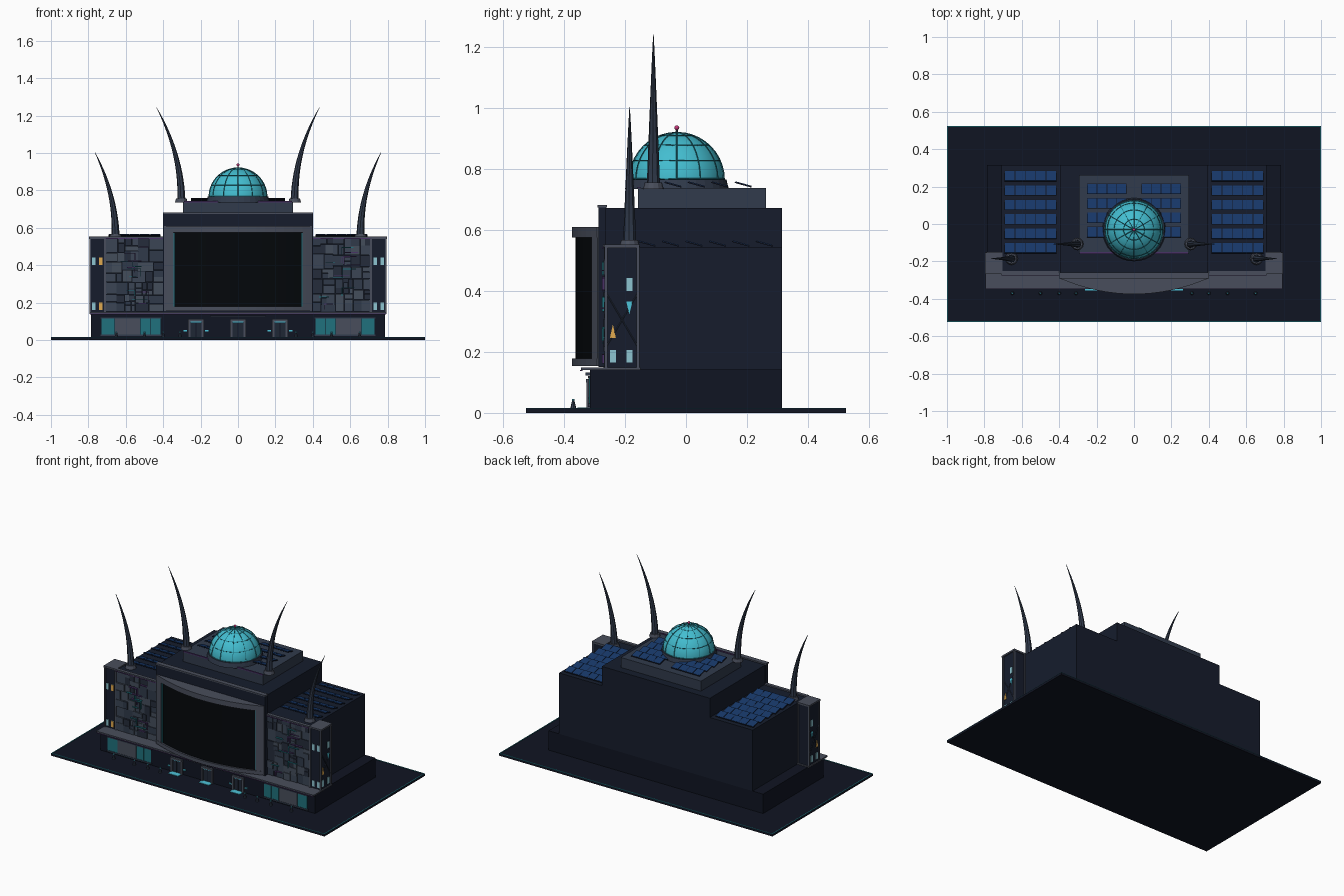
import bpy, bmesh, math, random
from mathutils import Matrix, Vector

if "Cube" in bpy.data.objects:
    bpy.data.objects.remove(bpy.data.objects["Cube"])

random.seed(7)
mats = {}


def paint(ob, hexcol):
    if hexcol not in mats:
        m = bpy.data.materials.new("paint_" + hexcol)
        rgb = [(int(hexcol[i:i + 2], 16) / 255) ** 2.2 for i in (0, 2, 4)]
        m.diffuse_color = (*rgb, 1)
        m.use_nodes = True
        m.node_tree.nodes["Principled BSDF"].inputs["Base Color"].default_value = m.diffuse_color
        mats[hexcol] = m
    ob.data.materials.append(mats[hexcol])


def finish(name, bm, col, smooth=False):
    bmesh.ops.recalc_face_normals(bm, faces=bm.faces)
    me = bpy.data.meshes.new(name)
    bm.to_mesh(me)
    bm.free()
    for p in me.polygons:
        p.use_smooth = smooth
    ob = bpy.data.objects.new(name, me)
    bpy.context.collection.objects.link(ob)
    paint(ob, col)
    return ob


def boxes(name, items, col, mirror=False, tilt=0):
    """One object from (x0, x1, y0, y1, z0, z1) boxes, optionally mirrored in x."""
    bm = bmesh.new()
    for x0, x1, y0, y1, z0, z1 in items:
        for s in ((1, -1) if mirror else (1,)):
            c = Vector((s * (x0 + x1) / 2, (y0 + y1) / 2, (z0 + z1) / 2))
            size = (abs(x1 - x0), abs(y1 - y0), abs(z1 - z0), 1)
            bmesh.ops.create_cube(bm, size=1, matrix=Matrix.Translation(c)
                                  @ Matrix.Rotation(tilt, 4, 'X') @ Matrix.Diagonal(size))
    return finish(name, bm, col)


def disc(name, x, y, z0, z1, r0, r1, col, n=24):
    bm = bmesh.new()
    bmesh.ops.create_cone(bm, cap_ends=True, segments=n, radius1=r0, radius2=r1, depth=z1 - z0,
                          matrix=Matrix.Translation((x, y, (z0 + z1) / 2)))
    return finish(name, bm, col)


def sweep(bm, pts, radii, n):
    """Round tube along a list of points."""
    rings = []
    for i, p in enumerate(pts):
        d = (pts[min(i + 1, len(pts) - 1)] - pts[max(i - 1, 0)]).normalized()
        u = d.cross(Vector((0.13, 1, 0.07))).normalized()
        v = d.cross(u)
        rings.append([bm.verts.new(p + radii[i] * (u * math.cos(a) + v * math.sin(a)))
                      for a in (2 * math.pi * k / n for k in range(n))])
    for a, b in zip(rings, rings[1:]):
        for k in range(n):
            bm.faces.new((a[k], a[(k + 1) % n], b[(k + 1) % n], b[k]))
    bm.faces.new(rings[0])
    bm.faces.new(rings[-1])


def bowed(name, x0, x1, z0, z1, inset, col, n=16):
    """Slab with a front face bowed towards -y."""
    bm = bmesh.new()
    rows = []
    for i in range(n + 1):
        x = x0 + (x1 - x0) * i / n
        y = -0.375 + 0.083 * (x / 0.395) ** 2 + inset
        rows.append([bm.verts.new(c) for c in ((x, y, z0), (x, y, z1), (x, -0.27, z1), (x, -0.27, z0))])
    for a, b in zip(rows, rows[1:]):
        for k in range(4):
            bm.faces.new((a[k], b[k], b[(k + 1) % 4], a[(k + 1) % 4]))
    bm.faces.new(rows[0])
    bm.faces.new(rows[-1])
    return finish(name, bm, col)


NAVY, DARK, GREY, STEEL = "1c2230", "171b27", "4a4f5c", "343d4d"
CYAN, TEAL, PURPLE, AMBER, BLUE = "4fc3d9", "25707c", "4a3566", "e0a850", "1d3a68"

# Ground slab with lit edge
boxes("ground_slab", [(-1, 1, -0.525, 0.525, 0, 0.014)], DARK)
boxes("slab_edge_trim", [(-1, 1, 0.519, 0.525, 0.013, 0.016), (-1, 1, -0.525, -0.519, 0.013, 0.016),
                         (0.994, 1, -0.525, 0.525, 0.013, 0.016),
                         (-1, -0.994, -0.525, 0.525, 0.013, 0.016)], TEAL)

# Main masses
boxes("base_storey", [(-0.785, 0.785, -0.315, 0.315, 0.014, 0.142)], DARK)
boxes("wing_body", [(0.38, 0.708, -0.255, 0.315, 0.142, 0.545)], NAVY, True)
boxes("centre_body", [(-0.395, 0.395, -0.27, 0.315, 0.142, 0.672)], NAVY)
boxes("front_parapet", [(-0.4, 0.4, -0.288, -0.262, 0.15, 0.68)], NAVY)
boxes("parapet_rail", [(-0.402, 0.402, -0.291, -0.26, 0.674, 0.682)], GREY)
boxes("roof_tier", [(-0.293, 0.293, -0.157, 0.262, 0.672, 0.738)], STEEL)
boxes("tier_trim", [(-0.29, 0.29, -0.16, -0.15, 0.735, 0.742)], PURPLE)
boxes("canopy", [(-0.795, 0.795, -0.345, -0.15, 0.14, 0.149)], GREY)
boxes("canopy_trim", [(-0.79, 0.79, -0.348, -0.34, 0.137, 0.141)], PURPLE)
boxes("entrance_fascia", [(-0.15, 0.15, -0.33, -0.31, 0.122, 0.132)], STEEL)

# Bowed screen and frame
bowed("screen", -0.345, 0.345, 0.175, 0.578, 0.012, "0c1013")
bowed("screen_frame_top", -0.395, 0.395, 0.575, 0.61, 0, GREY)
bowed("screen_frame_bottom", -0.395, 0.395, 0.154, 0.178, 0, GREY)
for s in (-1, 1):
    bowed("screen_frame_side", s * 0.345, s * 0.395, 0.178, 0.575, 0.002, GREY, 3)
    bowed("screen_edge_light", s * 0.339, s * 0.345, 0.18, 0.573, 0.007, TEAL, 2)

# Patchwork cladding on the wings
tones = {"333c4b": [], "3d4755": [], "29303d": [], "454e5b": []}


def split(x0, x1, z0, z1):
    w, h = x1 - x0, z1 - z0
    if max(w, h) < 0.05 or (max(w, h) < 0.085 and random.random() < 0.5):
        y = -0.262 - random.random() * 0.010
        tones[random.choice(list(tones))].append((x0 + .001, x1 - .001, y, -0.25, z0 + .001, z1 - .001))
        return
    f = random.uniform(0.35, 0.65)
    if w > h:
        split(x0, x0 + w * f, z0, z1)
        split(x0 + w * f, x1, z0, z1)
    else:
        split(x0, x1, z0, z0 + h * f)
        split(x0, x1, z0 + h * f, z1)


split(0.4, 0.706, 0.152, 0.545)
split(-0.706, -0.4, 0.152, 0.545)
for tone, items in tones.items():
    boxes("wing_cladding", items, tone)
boxes("wing_coping", [(0.4, 0.708, -0.272, -0.25, 0.545, 0.553)], GREY, True)
boxes("wing_coping_trim", [(0.4, 0.708, -0.275, -0.27, 0.54, 0.545)], PURPLE, True)
for col in (PURPLE, TEAL):
    lines = []
    for s in (-1, 1):
        for i in range(6):
            x, z, w = random.uniform(0.42, 0.6), random.uniform(0.18, 0.5), random.uniform(0.04, 0.09)
            lines.append((s * x, s * (x + w), -0.275, -0.26, z, z + 0.004))
            if i % 2:
                lines.append((s * x, s * (x + 0.004), -0.275, -0.26, z - w * 0.6, z))
    boxes("circuit_line", lines, col)

# Corner towers
boxes("tower_body", [(0.7, 0.788, -0.26, -0.157, 0.148, 0.545)], NAVY, True)
posts = [(x, x + 0.01, y, y + 0.01, 0.148, 0.55) for x in (0.706, 0.785) for y in (-0.267, -0.163)]
boxes("tower_posts", posts, GREY, True)
boxes("tower_cap", [(0.704, 0.796, -0.268, -0.152, 0.541, 0.552)], GREY, True)
boxes("tower_windows", [(x, x + 0.018, -0.264, -0.25, z, z + 0.04) for x in (0.725, 0.762) for z in (0.16, 0.4)]
      + [(0.78, 0.791, y, y + 0.02, z, z + 0.042) for y, z in ((-0.196, 0.4), (-0.196, 0.165), (-0.25, 0.165))],
      "8cc4d0", True)
boxes("amber_windows", [(-0.744, -0.724, -0.266, -0.25, z, z + 0.04) for z in (0.16, 0.4)], AMBER)
for s in (-1, 1):
    for y, z, h, col in ((-0.24, 0.245, 0.045, AMBER), (-0.186, 0.365, -0.042, CYAN)):
        bm = bmesh.new()
        tri = [(y - 0.01, z), (y + 0.01, z), (y, z + h)]
        f = bm.faces.new([bm.verts.new((s * 0.787, a, b)) for a, b in tri])
        e = bmesh.ops.extrude_face_region(bm, geom=[f])["geom"]
        bmesh.ops.translate(bm, vec=(s * 0.005, 0, 0), verts=[v for v in e if isinstance(v, bmesh.types.BMVert)])
        finish("tower_triangle_window", bm, col)
    bm = bmesh.new()
    for z0, z1 in ((0.22, 0.39), (0.39, 0.22)):
        sweep(bm, [Vector((s * 0.79, -0.26, z0)), Vector((s * 0.79, -0.16, z1))], [0.002] * 2, 4)
    finish("tower_brace", bm, STEEL)

# Doors, lit mats and shop windows
frames, leaves, lamps, mats_lit = [], [], [], []
for x in (-0.225, 0, 0.225):
    for s in (-1, 1):
        frames.append((x + s * 0.03, x + s * 0.043, -0.326, -0.31, 0.014, 0.11))
        leaves.append((x + s * 0.002, x + s * 0.029, -0.318, -0.31, 0.014, 0.092))
        if x:
            lamps.append((x + s * 0.048, x + s * 0.066, -0.322, -0.31, 0.044, 0.052))
    frames.append((x - 0.043, x + 0.043, -0.328, -0.31, 0.1, 0.112))
    lamps.append((x - 0.03, x + 0.03, -0.322, -0.31, 0.094, 0.1))
    mats_lit.append((x - 0.036, x + 0.036, -0.356, -0.318, 0.013, 0.017))
boxes("door_frames", frames, GREY)
boxes("door_leaves", leaves, "242b38")
boxes("door_lights", lamps, CYAN)
boxes("door_mats", mats_lit, CYAN)
boxes("shop_glass", [(0.415, 0.465, -0.319, -0.31, 0.03, 0.115), (0.469, 0.52, -0.319, -0.31, 0.03, 0.115),
                     (0.66, 0.73, -0.319, -0.31, 0.03, 0.115)], TEAL, True)
boxes("shop_shutter", [(0.523, 0.657, -0.32, -0.31, 0.03, 0.115)], GREY, True)
boxes("shop_sill", [(0.41, 0.735, -0.322, -0.31, 0.02, 0.03), (0.41, 0.735, -0.322, -0.31, 0.115, 0.121)], STEEL, True)

# Bollards
for x in (0.31, 0.4, 0.5, 0.65):
    for s in (-1, 1):
        disc("bollard", s * x, -0.37, 0.014, 0.04, 0.01, 0.004, STEEL, 8)
        disc("bollard_light", s * x, -0.37, 0.04, 0.046, 0.005, 0.004, CYAN, 8)

# Tilted solar panels
frames, cells = [], []


def solar(x0, x1, y, z, n):
    for s in (-1, 1):
        frames.append((s * x0, s * x1, y - 0.029, y + 0.029, z - 0.003, z + 0.001))
        w = (x1 - x0) / n
        for i in range(n):
            a = x0 + w * i
            cells.append((s * (a + 0.002), s * (a + w - 0.002), y - 0.027, y + 0.027, z, z + 0.003))


for i in range(6):
    solar(0.415, 0.692, 0.257 - 0.077 * i, 0.556, 5)
for i in range(4):
    solar(0.04, 0.25, 0.188 - 0.077 * i, 0.75, 4)
boxes("solar_frames", frames, DARK, tilt=-0.27)
boxes("solar_cells", cells, BLUE, tilt=-0.27)

# Dome with ribs and finial
C, R = Vector((0, -0.03, 0.765)), 0.155
disc("dome_plinth", 0, -0.03, 0.735, 0.766, 0.17, 0.163, STEEL, 32)
bm = bmesh.new()
bmesh.ops.create_uvsphere(bm, u_segments=32, v_segments=20, radius=R, matrix=Matrix.Translation(C))
bmesh.ops.bisect_plane(bm, geom=bm.verts[:] + bm.edges[:] + bm.faces[:], plane_co=C - Vector((0, 0, 0.005)),
                       plane_no=(0, 0, 1), clear_inner=True)
finish("dome", bm, "45bccf", True)
bm = bmesh.new()


def on_dome(a, e):
    return C + (R + 0.0005) * Vector((math.cos(a) * math.cos(e), math.sin(a) * math.cos(e), math.sin(e)))


for k in range(12):
    pts = [on_dome(k * math.pi / 6, j / 10 * math.pi / 2 * 0.99) for j in range(11)]
    sweep(bm, pts, [0.0022] * 11, 4)
for e in (0.02, 0.42, 0.82, 1.2):
    sweep(bm, [on_dome(k * math.pi / 18, e) for k in range(37)], [0.0022] * 37, 4)
finish("dome_ribs", bm, TEAL)
bm = bmesh.new()
bmesh.ops.create_uvsphere(bm, u_segments=12, v_segments=8, radius=0.008, matrix=Matrix.Translation((0, -0.03, 0.936)))
finish("finial_ball", bm, "c23a78", True)
disc("finial_stem", 0, -0.03, 0.915, 0.932, 0.005, 0.003, STEEL, 8)

# Curved horn spires on pedestals
for s in (-1, 1):
    for x, y, z, dx, top in ((0.303, -0.107, 0.735, 0.132, 1.242), (0.655, -0.185, 0.545, 0.11, 1.003)):
        disc("horn_pedestal", s * x, y, z, z + 0.022, 0.034, 0.028, GREY, 12)
        bm = bmesh.new()
        ts = [i / 14 for i in range(15)]
        sweep(bm, [Vector((s * (x + dx * t * t), y, z + 0.015 + (top - z - 0.015) * t)) for t in ts],
              [0.021 * (1 - t) ** 0.9 + 0.0008 for t in ts], 8)
        finish("horn_spire", bm, STEEL)
